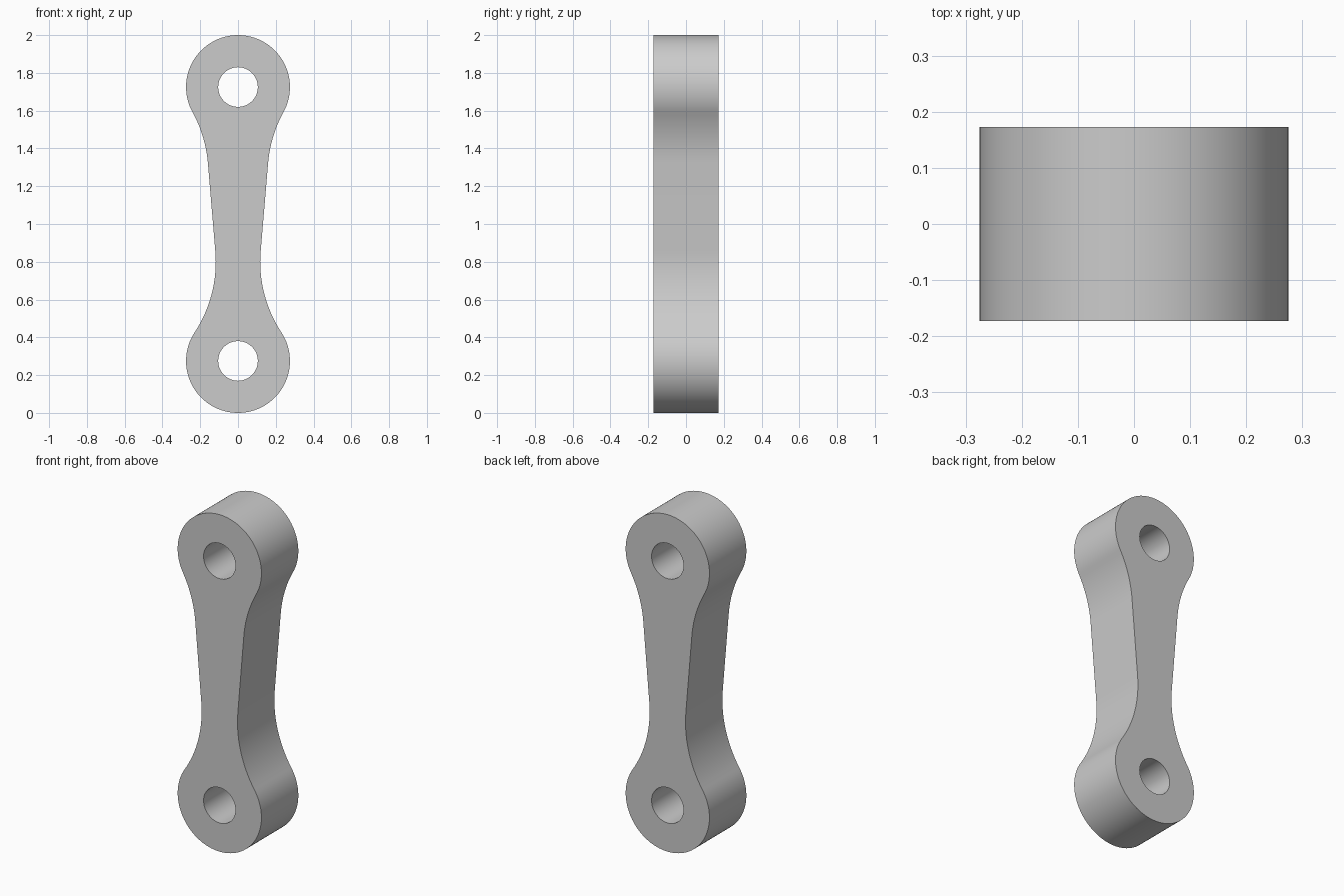
import bpy, bmesh
from math import sin, cos, pi, atan2, sqrt, radians
from mathutils import Vector

if "Cube" in bpy.data.objects:
    bpy.data.objects.remove(bpy.data.objects["Cube"])

EYE, HOLE, FILLET, HALF = 0.275, 0.105, 0.68, 0.173
LOW, HIGH = Vector((0, EYE)), Vector((0, 2 - EYE))


def arc(center, radius, start, end, steps):
    return [center + radius * Vector((cos(a), sin(a)))
            for a in (start + (end - start) * i / steps for i in range(steps + 1))]


def fillet_center(eye, z):
    # Centre of a fillet circle touching the eye from outside
    return Vector((sqrt((EYE + FILLET) ** 2 - (z - eye.y) ** 2), z))


def angle(v):
    return atan2(v.y, v.x)


# Right half of the outline, bottom to top
low_c, high_c = fillet_center(LOW, 0.80), fillet_center(HIGH, 1.265)
low_a, high_a = angle(low_c - LOW), angle(high_c - HIGH)
flank = angle(high_c - low_c) + pi / 2
half = arc(LOW, EYE, -pi / 2, low_a, 32)
half += arc(low_c, FILLET, low_a + pi, flank, 16)
half += arc(high_c, FILLET, flank, high_a + pi, 16)
half += arc(HIGH, EYE, high_a, pi / 2, 32)

# Drop the doubled joints, then mirror to the left
side = [p for i, p in enumerate(half) if i == 0 or (p - half[i - 1]).length > 1e-4]
outline = side + [Vector((-p.x, p.y)) for p in side[-2:0:-1]]
holes = [arc(c, HOLE, 0, 2 * pi, 48)[:-1] for c in (LOW, HIGH)]

# Fill the plate between the outline and holes, then give it thickness
bm = bmesh.new()
for loop in [outline] + holes:
    verts = [bm.verts.new((p.x, -HALF, p.y)) for p in loop]
    for i, v in enumerate(verts):
        bm.edges.new((v, verts[i - 1]))
bmesh.ops.triangle_fill(bm, use_beauty=True, use_dissolve=False,
                        edges=bm.edges[:], normal=(0, -1, 0))
ext = bmesh.ops.extrude_face_region(bm, geom=bm.faces[:], use_keep_orig=True)
bmesh.ops.translate(bm, vec=(0, 2 * HALF, 0),
                    verts=[g for g in ext["geom"] if isinstance(g, bmesh.types.BMVert)])
bmesh.ops.recalc_face_normals(bm, faces=bm.faces[:])
mesh = bpy.data.meshes.new("link_arm")
bm.to_mesh(mesh)
bm.free()

link = bpy.data.objects.new("link_arm", mesh)
bpy.context.collection.objects.link(link)

# Plain grey metal
grey = bpy.data.materials.new("light_grey")
grey.use_nodes = True
grey.diffuse_color = (0.6, 0.6, 0.6, 1)
grey.node_tree.nodes["Principled BSDF"].inputs["Base Color"].default_value = (0.6, 0.6, 0.6, 1)
mesh.materials.append(grey)

bpy.ops.object.select_all(action="DESELECT")
link.select_set(True)
bpy.context.view_layer.objects.active = link
bpy.ops.object.shade_smooth_by_angle(angle=radians(30))
